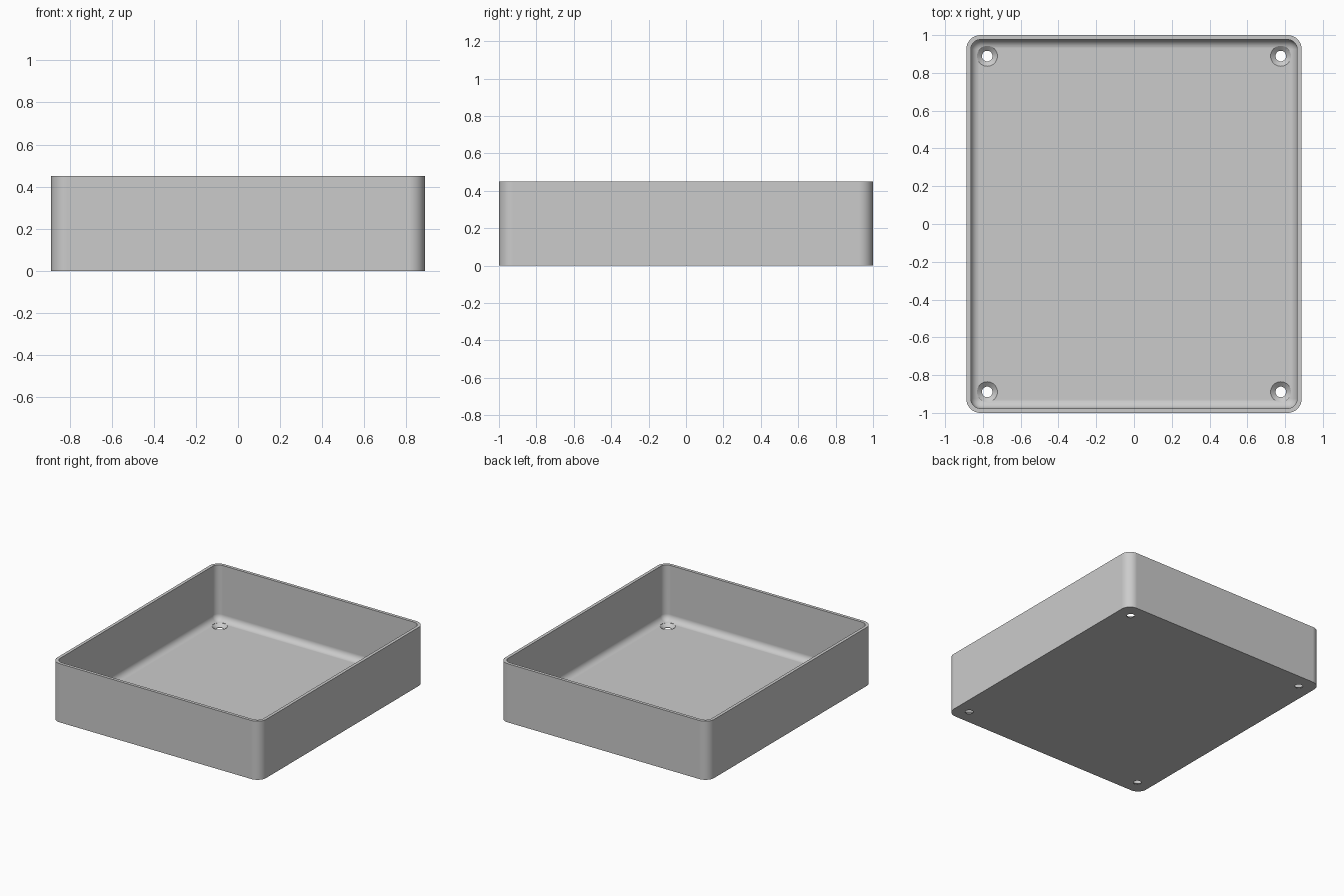
import bpy
import bmesh
from math import cos, sin, pi

if "Cube" in bpy.data.objects:
    bpy.data.objects.remove(bpy.data.objects["Cube"], do_unlink=True)

HALF_X, HALF_Y, HEIGHT = 0.888, 1.0, 0.45
WALL, FLOOR = 0.024, 0.026
CORNER, COVE = 0.075, 0.048
HOLE_X, HOLE_Y, HOLE_R, SINK_R = 0.777, 0.889, 0.028, 0.054

grey = bpy.data.materials.new("plain grey")
grey.use_nodes = True
colour = (0.6, 0.6, 0.6, 1)
grey.diffuse_color = colour
grey.node_tree.nodes["Principled BSDF"].inputs["Base Color"].default_value = colour


def rounded_ring(bm, inset, z, steps=10):
    """Rounded rectangle of vertices, shrunk by inset."""
    r = CORNER - inset
    verts = []
    for k, (sx, sy) in enumerate([(1, 1), (-1, 1), (-1, -1), (1, -1)]):
        for i in range(steps + 1):
            a = (k + i / steps) * pi / 2
            verts.append(bm.verts.new((sx * (HALF_X - CORNER) + r * cos(a),
                                       sy * (HALF_Y - CORNER) + r * sin(a), z)))
    return verts


def loft(bm, rings):
    """Skin a stack of rings and cap both ends."""
    for a, b in zip(rings, rings[1:]):
        n = len(a)
        for i in range(n):
            j = (i + 1) % n
            bm.faces.new((a[i], a[j], b[j], b[i]))
    bm.faces.new(rings[0][::-1])
    bm.faces.new(rings[-1])


def finish(bm, name):
    bmesh.ops.recalc_face_normals(bm, faces=bm.faces)
    mesh = bpy.data.meshes.new(name)
    bm.to_mesh(mesh)
    bm.free()
    obj = bpy.data.objects.new(name, mesh)
    bpy.context.collection.objects.link(obj)
    mesh.materials.append(grey)
    return obj


# Tray shell: outer wall, rim, inner wall, rounded cove, floor
profile = [(0, 0), (0, HEIGHT), (WALL, HEIGHT)]
for i in range(9):
    a = i / 8 * pi / 2
    profile.append((WALL + COVE * (1 - cos(a)), FLOOR + COVE * (1 - sin(a))))
bm = bmesh.new()
loft(bm, [rounded_ring(bm, inset, z) for inset, z in profile])
tray = finish(bm, "tray")

# Countersunk screw holes in the four corners
bm = bmesh.new()
for sx in (-1, 1):
    for sy in (-1, 1):
        rings = []
        for r, z in [(HOLE_R, -0.05), (HOLE_R, 0.004), (SINK_R, FLOOR), (SINK_R, 0.12)]:
            rings.append([bm.verts.new((sx * HOLE_X + r * cos(i * pi / 16),
                                        sy * HOLE_Y + r * sin(i * pi / 16), z))
                          for i in range(32)])
        loft(bm, rings)
cutter = finish(bm, "hole_cutter")
cutter.hide_render = True

bpy.ops.object.select_all(action="DESELECT")
bpy.context.view_layer.objects.active = tray
tray.select_set(True)
cut = tray.modifiers.new("screw holes", "BOOLEAN")
cut.operation = "DIFFERENCE"
cut.solver = "EXACT"
cut.object = cutter
bpy.ops.object.modifier_apply(modifier=cut.name)
bpy.data.objects.remove(cutter, do_unlink=True)

# Smooth corners and coves, crisp rim and hole edges
bpy.ops.object.shade_smooth_by_angle(angle=pi / 6)
weighted = tray.modifiers.new("even shading", "WEIGHTED_NORMAL")
weighted.keep_sharp = True
